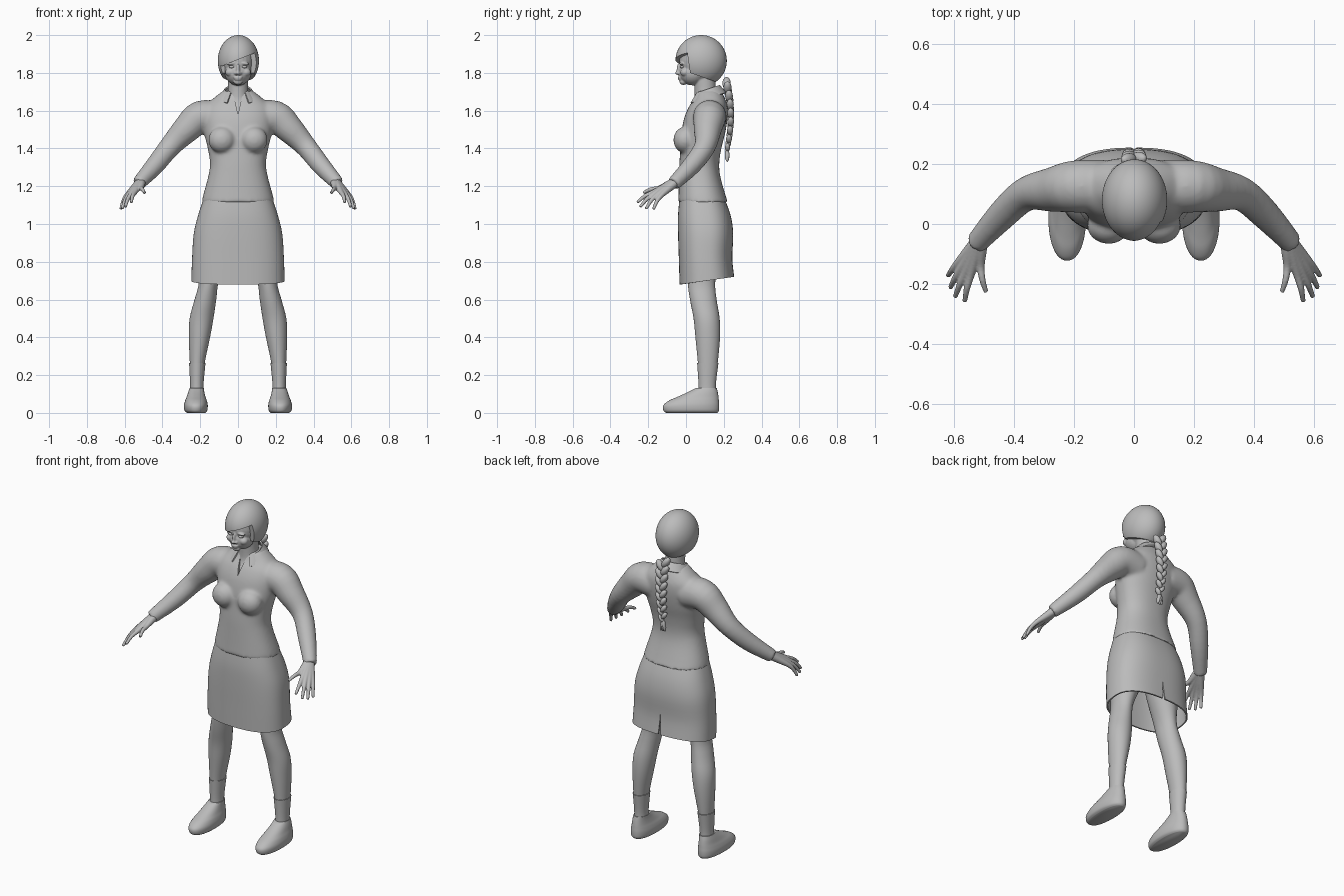
import bpy, bmesh, math
from mathutils import Matrix, Vector

if "Cube" in bpy.data.objects:
    bpy.data.objects.remove(bpy.data.objects["Cube"])

grey = bpy.data.materials.new("plain grey")
grey.use_nodes = True
grey.diffuse_color = (0.5, 0.5, 0.5, 1)
grey.node_tree.nodes["Principled BSDF"].inputs["Base Color"].default_value = (0.5, 0.5, 0.5, 1)


def spline(rows, n=4):
    """Smoothly resample a list of rows."""
    p, out = [rows[0]] + rows + [rows[-1]], []
    for i in range(1, len(p) - 2):
        for k in range(n):
            t = k / n
            out.append([0.5 * (2*b + (c - a)*t + (2*a - 5*b + 4*c - d)*t*t + (3*b - a - 3*c + d)*t**3)
                        for a, b, c, d in zip(*p[i - 1:i + 3])])
    return out + [rows[-1]]


def bridge(bm, rings, caps=True, closed=True):
    rings = [[bm.verts.new(c) for c in ring] for ring in rings]
    n = len(rings[0])
    for a, b in zip(rings, rings[1:]):
        for i in range(n if closed else n - 1):
            j = (i + 1) % n
            bm.faces.new((a[i], a[j], b[j], b[i]))
    if caps:
        bm.faces.new(rings[0])
        bm.faces.new(rings[-1])


def stack(bm, rows, e=2.0, caps=True, n=48):
    """Rows are height, left, right, front and back of a rounded section."""
    def bend(v):
        return math.copysign(abs(v) ** (2 / e), v)
    rings = []
    for z, x0, x1, y0, y1 in spline(rows):
        angles = [2 * math.pi * i / n for i in range(n)]
        rings.append([((x0 + x1) / 2 + (x1 - x0) / 2 * bend(math.cos(a)),
                       (y0 + y1) / 2 + (y1 - y0) / 2 * bend(math.sin(a)), z) for a in angles])
    bridge(bm, rings, caps)


def tube(bm, rows, side=1, n=20):
    """Rows are x, y, z and radius along a limb."""
    rows = spline(rows)
    pts = [Vector((side * r[0], r[1], r[2])) for r in rows]
    rings = []
    for i, p in enumerate(pts):
        d = pts[min(i + 1, len(pts) - 1)] - pts[max(i - 1, 0)]
        q = d.to_track_quat('Z', 'Y')
        rings.append([p + q @ Vector((math.cos(a), math.sin(a), 0)) * rows[i][3]
                      for a in (2 * math.pi * k / n for k in range(n))])
    bridge(bm, rings)


def ball(bm, centre, radii, tilt=0, seg=24):
    m = Matrix.Translation(centre) @ Matrix.Rotation(tilt, 4, 'Y') @ Matrix.Diagonal((*radii, 1))
    bmesh.ops.create_uvsphere(bm, u_segments=seg, v_segments=seg * 2 // 3, radius=1, matrix=m)


def finish(name, bm, mods=(), angle=50):
    """Make the object, apply its modifiers and shade it."""
    bmesh.ops.recalc_face_normals(bm, faces=bm.faces)
    mesh = bpy.data.meshes.new(name)
    bm.to_mesh(mesh)
    bm.free()
    obj = bpy.data.objects.new(name, mesh)
    bpy.context.scene.collection.objects.link(obj)
    for kind, settings in mods:
        mod = obj.modifiers.new(kind.lower(), kind)
        for key, value in settings.items():
            setattr(mod, key, value)
    if mods:
        bpy.context.view_layer.update()
        dg = bpy.context.evaluated_depsgraph_get()
        baked = bpy.data.meshes.new_from_object(obj.evaluated_get(dg))
        obj.modifiers.clear()
        obj.data = baked
    obj.data.materials.clear()
    obj.data.materials.append(grey)
    obj.data.polygons.foreach_set("use_smooth", [True] * len(obj.data.polygons))
    obj.data.set_sharp_from_angle(angle=math.radians(angle))
    return obj


def cutter(name, ring_a, ring_b):
    bm = bmesh.new()
    bridge(bm, [ring_a, ring_b])
    obj = finish(name, bm)
    obj.hide_render = True
    return obj


def blend(size, rounds):
    return [('REMESH', dict(mode='VOXEL', voxel_size=size)),
            ('SMOOTH', dict(factor=0.5, iterations=rounds))]


def cut(tool):
    return ('BOOLEAN', dict(operation='DIFFERENCE', solver='EXACT', object=tool))


MIRROR = ('MIRROR', dict(use_axis=(True, False, False), use_clip=False, use_mirror_merge=False))

# Cutters for the open neck, the skirt slit and the face opening
neck_v = [(-0.04, 1.76), (0.04, 1.76), (0, 1.58)]
slit_v = [(-0.016, 0.6), (0.016, 0.6), (0, 0.84)]
neck_cut = cutter("neck_cutter", [(x, -0.2, z) for x, z in neck_v], [(x, 0.1, z) for x, z in neck_v])
slit_cut = cutter("slit_cutter", [(x, 0.15, z) for x, z in slit_v], [(x, 0.4, z) for x, z in slit_v])
face_outline = [(-0.3, 1.87, 1), (0, 1.87, 1), (0.022, 1.8, 0), (0.2, 1.738, 0), (0.2, 1.5, 0), (-0.3, 1.5, 0)]
face_cut = cutter("face_cutter", *[[(x, y, z + 0.4 * x * s) for y, z, s in face_outline] for x in (-0.2, 0.2)])

# Jacket with sleeves
bm = bmesh.new()
torso = [(1.115, 0.192, -0.042, 0.222), (1.15, 0.185, -0.04, 0.21), (1.25, 0.158, -0.037, 0.182),
         (1.32, 0.148, -0.035, 0.176), (1.4, 0.16, -0.03, 0.187), (1.48, 0.178, -0.025, 0.207),
         (1.56, 0.185, -0.01, 0.22), (1.62, 0.175, 0.015, 0.22), (1.665, 0.13, 0.045, 0.206),
         (1.705, 0.08, 0.06, 0.185)]
stack(bm, [(z, -w, w, f, b) for z, w, f, b in torso], e=2.3)
for s in (-1, 1):
    ball(bm, (s * 0.085, -0.005, 1.445), (0.072, 0.062, 0.07))
    tube(bm, [(0.1, 0.125, 1.56, 0.09), (0.2, 0.125, 1.565, 0.087), (0.27, 0.115, 1.505, 0.075),
              (0.36, 0.1, 1.41, 0.057), (0.44, 0.03, 1.31, 0.05), (0.528, -0.066, 1.213, 0.037)], s, 32)
finish("jacket", bm, blend(0.009, 8) + [cut(neck_cut)])

# Collar
bm = bmesh.new()
top, low = [], []
for i in range(41):
    t = -2.55 + 5.1 * i / 40
    drop = 1 - math.cos(t)
    top.append((0.068 * math.sin(t), 0.112 + 0.064 * math.cos(t), 1.733 - 0.022 * drop))
    low.append((0.102 * math.sin(t), 0.11 + 0.1 * math.cos(t), 1.694 - 0.03 * drop))
bridge(bm, [top, low], caps=False, closed=False)
finish("collar", bm, [('SOLIDIFY', dict(thickness=0.008, offset=0))])

# Skirt, longer at the front
bm = bmesh.new()
skirt = [(1.145, 0.178, -0.033, 0.2), (1.05, 0.21, -0.042, 0.235), (0.95, 0.234, -0.042, 0.25),
         (0.82, 0.243, -0.038, 0.245), (0.7, 0.247, -0.034, 0.255)]
stack(bm, [(z, -w, w, f, b) for z, w, f, b in skirt], e=2.5, caps=False, n=64)
for v in bm.verts:
    v.co.z += max(0, (0.82 - v.co.z) / 0.12) * (v.co.y - 0.11) * 0.14
finish("skirt", bm, [('SOLIDIFY', dict(thickness=0.008, offset=-1)), cut(slit_cut)])

# Legs, socks and shoes
leg = [(0.1, 0.186, 0.25, 0.07, 0.155), (0.16, 0.186, 0.25, 0.07, 0.155), (0.265, 0.176, 0.255, 0.063, 0.168),
       (0.4, 0.148, 0.26, 0.05, 0.18), (0.5, 0.13, 0.256, 0.04, 0.178), (0.6, 0.115, 0.23, 0.021, 0.162),
       (0.7, 0.1, 0.207, 0.008, 0.155), (0.88, 0.03, 0.215, 0, 0.18), (1.05, 0.01, 0.18, 0.01, 0.18)]
sock = [(z, a - 0.004, b + 0.004, c - 0.004, d + 0.004) for z, a, b, c, d in leg[:3]]
shoe = [(0, 0.174, 0.27, -0.105, 0.165), (0.012, 0.163, 0.283, -0.119, 0.174), (0.04, 0.16, 0.286, -0.12, 0.176),
        (0.065, 0.165, 0.28, -0.09, 0.174), (0.085, 0.172, 0.272, -0.045, 0.172),
        (0.11, 0.178, 0.264, 0.01, 0.168), (0.132, 0.181, 0.256, 0.052, 0.163)]
for name, rows, e in (("legs", leg, 2), ("socks", sock, 2), ("shoes", shoe, 2.2)):
    bm = bmesh.new()
    stack(bm, rows, e)
    finish(name, bm, [MIRROR])

# Hands, each finger running on from the wrist
bm = bmesh.new()
fingers = [((0.546, -0.172, 1.168), (0.565, -0.258, 1.115)), ((0.564, -0.165, 1.162), (0.597, -0.243, 1.09)),
           ((0.579, -0.15, 1.156), (0.613, -0.212, 1.08)), ((0.588, -0.13, 1.152), (0.621, -0.172, 1.078)),
           ((0.512, -0.142, 1.19), (0.494, -0.226, 1.165))]
wrist = Vector((0.512, -0.048, 1.228))
for knuckle, tip in fingers:
    k, t = Vector(knuckle), Vector(tip)
    palm = wrist.lerp(k, 0.5)
    mid = k.lerp(t, 0.5) + Vector((0.003, -0.003, 0.006))
    tube(bm, [(*wrist, 0.026), (*palm, 0.02), (*k, 0.0135), (*mid, 0.0105), (*t, 0.008)], n=14)
finish("hands", bm, blend(0.004, 2) + [MIRROR])

# Head and neck
bm = bmesh.new()
neck = [(1.5, 0.1, 0, 0.18), (1.6, 0.1, 0.02, 0.18), (1.65, 0.07, 0.042, 0.175),
        (1.7, 0.054, 0.046, 0.16), (1.8, 0.054, 0.04, 0.155)]
stack(bm, [(z, -w, w, f, b) for z, w, f, b in neck])
ball(bm, (0, 0.075, 1.865), (0.088, 0.11, 0.12))
ball(bm, (0, 0.035, 1.802), (0.071, 0.073, 0.068))
ball(bm, (0, -0.014, 1.752), (0.024, 0.02, 0.016))
ball(bm, (0, -0.036, 1.818), (0.01, 0.014, 0.032))
ball(bm, (0, -0.045, 1.8), (0.012, 0.013, 0.01))
ball(bm, (0, -0.033, 1.776), (0.024, 0.011, 0.006))
ball(bm, (0, -0.031, 1.766), (0.021, 0.011, 0.006))
for s in (-1, 1):
    ball(bm, (s * 0.013, -0.037, 1.797), (0.008, 0.01, 0.007))
    ball(bm, (s * 0.034, -0.022, 1.85), (0.027, 0.013, 0.008), s * 0.12)
    ball(bm, (s * 0.042, -0.006, 1.803), (0.026, 0.024, 0.022))
finish("head", bm, blend(0.004, 4))

# Eyes
bm = bmesh.new()
ball(bm, (0.033, -0.02, 1.832), (0.015, 0.011, 0.008))
finish("eyes", bm, [MIRROR])

# Hair cap with a swept fringe
bm = bmesh.new()
ball(bm, (0.002, 0.08, 1.864), (0.109, 0.136, 0.136), seg=64)
finish("hair", bm, [cut(face_cut)])

# Braid of staggered lobes ending in a tuft
bm = bmesh.new()
steps = 16
for i in range(steps):
    t = i / (steps - 1)
    s = 1 if i % 2 else -1
    k = 1 - 0.35 * t
    y = 0.205 + 0.032 * math.sin(math.pi * (0.1 + 0.75 * t))
    ball(bm, (s * 0.017 * k, y, 1.745 - 0.34 * t), (0.02 * k, 0.022 * k, 0.038 * k), s * 0.6, 16)
for x in (-0.008, 0, 0.008):
    ball(bm, (x, 0.218, 1.365), (0.009, 0.012, 0.036), -x * 20, 12)
finish("braid", bm)

# Clear away the used cutters
for tool in (neck_cut, slit_cut, face_cut):
    bpy.data.objects.remove(tool)
